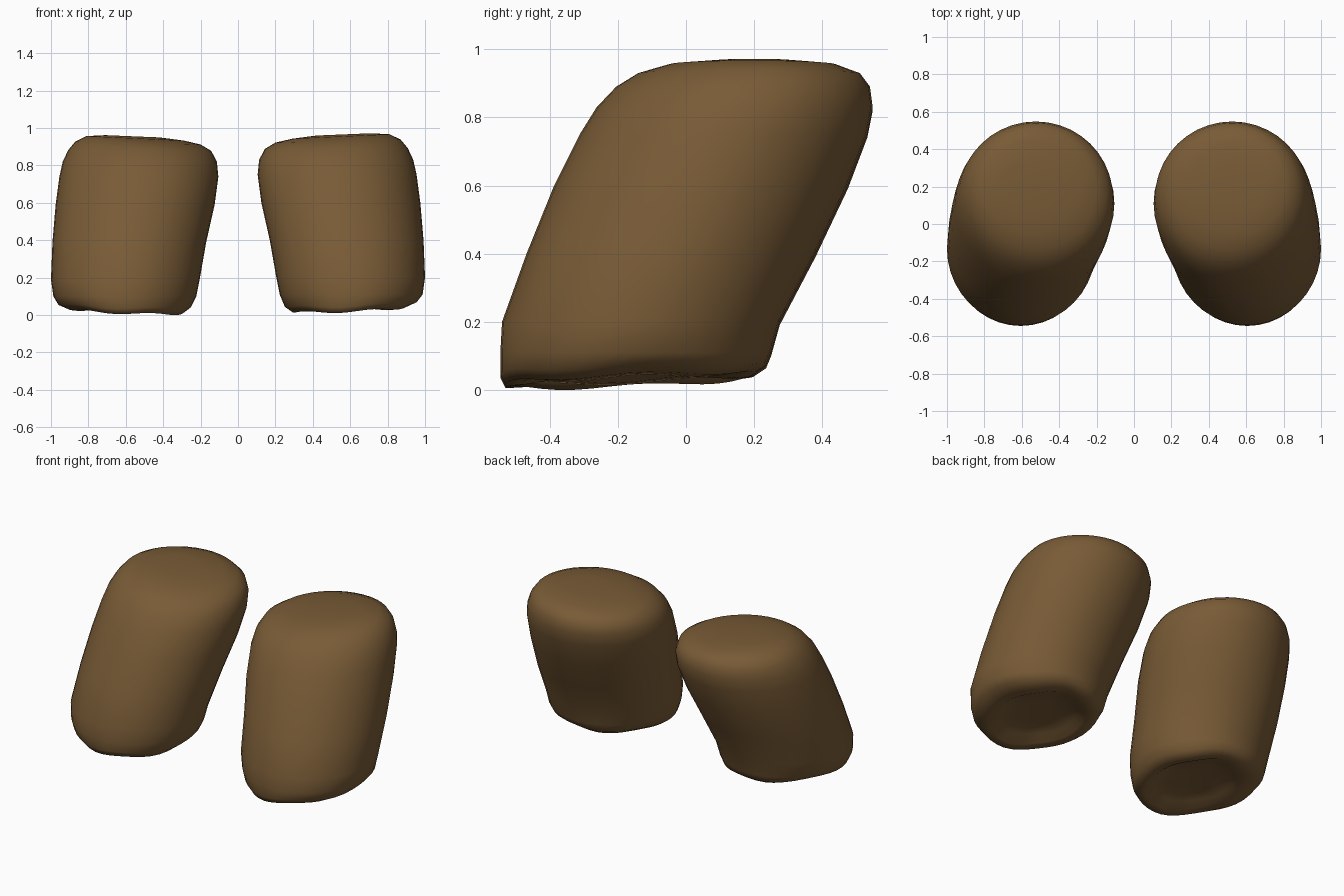
import bpy, bmesh, math

cube = bpy.data.objects.get("Cube")
if cube:
    bpy.data.objects.remove(cube, do_unlink=True)

brown = bpy.data.materials.new("brown leather")
brown.use_nodes = True
colour = (0.19, 0.105, 0.037, 1)
brown.diffuse_color = colour
bsdf = brown.node_tree.nodes["Principled BSDF"]
bsdf.inputs["Base Color"].default_value = colour
bsdf.inputs["Roughness"].default_value = 0.8

# Cross-sections: height, inner x, outer x, front y, back y, x tilt, y tilt
SECTIONS = [
    (.075, .46, .72, -.32, .00, 0, 0),
    (.06, .38, .80, -.42, .10, 0, 0),
    (.033, .34, .84, -.48, .15, .005, .01),
    (.033, .29, .90, -.53, .20, .012, .014),
    (.06, .25, .96, -.545, .235, .01, .01),
    (.11, .223, .987, -.545, .25, 0, 0),
    (.20, .205, 1.0, -.54, .275, 0, 0),
    (.40, .17, .992, -.468, .38, 0, 0),
    (.60, .125, .975, -.387, .475, 0, 0),
    (.75, .105, .955, -.312, .532, 0, 0),
    (.83, .113, .937, -.262, .548, 0, 0),
    (.89, .143, .908, -.205, .54, .002, 0),
    (.93, .20, .87, -.14, .51, .008, 0),
    (.955, .29, .81, -.05, .44, .012, 0),
    (.966, .42, .71, .08, .32, .006, 0),
]
SIDES = 40


def leg_cover(name, side, lift):
    """Loft the leaning rounded shape through its cross-sections."""
    bm = bmesh.new()
    rings = []
    for z, x0, x1, y0, y1, tilt_x, tilt_y in SECTIONS:
        ring = []
        for i in range(SIDES):
            a = math.tau * i / SIDES
            c, s = math.cos(a), math.sin(a)
            # slightly uneven lower hem
            hem = .006 * math.sin(5 * a + side) if z < .07 else 0
            ring.append(bm.verts.new((
                side * ((x0 + x1) / 2 + c * (x1 - x0) / 2),
                (y0 + y1) / 2 + s * (y1 - y0) / 2,
                z + lift + c * tilt_x + s * tilt_y + hem)))
        rings.append(ring)
    for low, high in zip(rings, rings[1:]):
        for i in range(SIDES):
            j = (i + 1) % SIDES
            bm.faces.new((low[i], low[j], high[j], high[i]))
    # dished underside and closed crown
    bm.faces.new(rings[0][::-1])
    bm.faces.new(rings[-1])
    bmesh.ops.recalc_face_normals(bm, faces=bm.faces)
    for face in bm.faces:
        face.smooth = True
    mesh = bpy.data.meshes.new(name)
    bm.to_mesh(mesh)
    bm.free()
    mesh.materials.append(brown)
    bpy.context.collection.objects.link(bpy.data.objects.new(name, mesh))


leg_cover("left_leg_cover", 1, 0)
leg_cover("right_leg_cover", -1, -.01)
